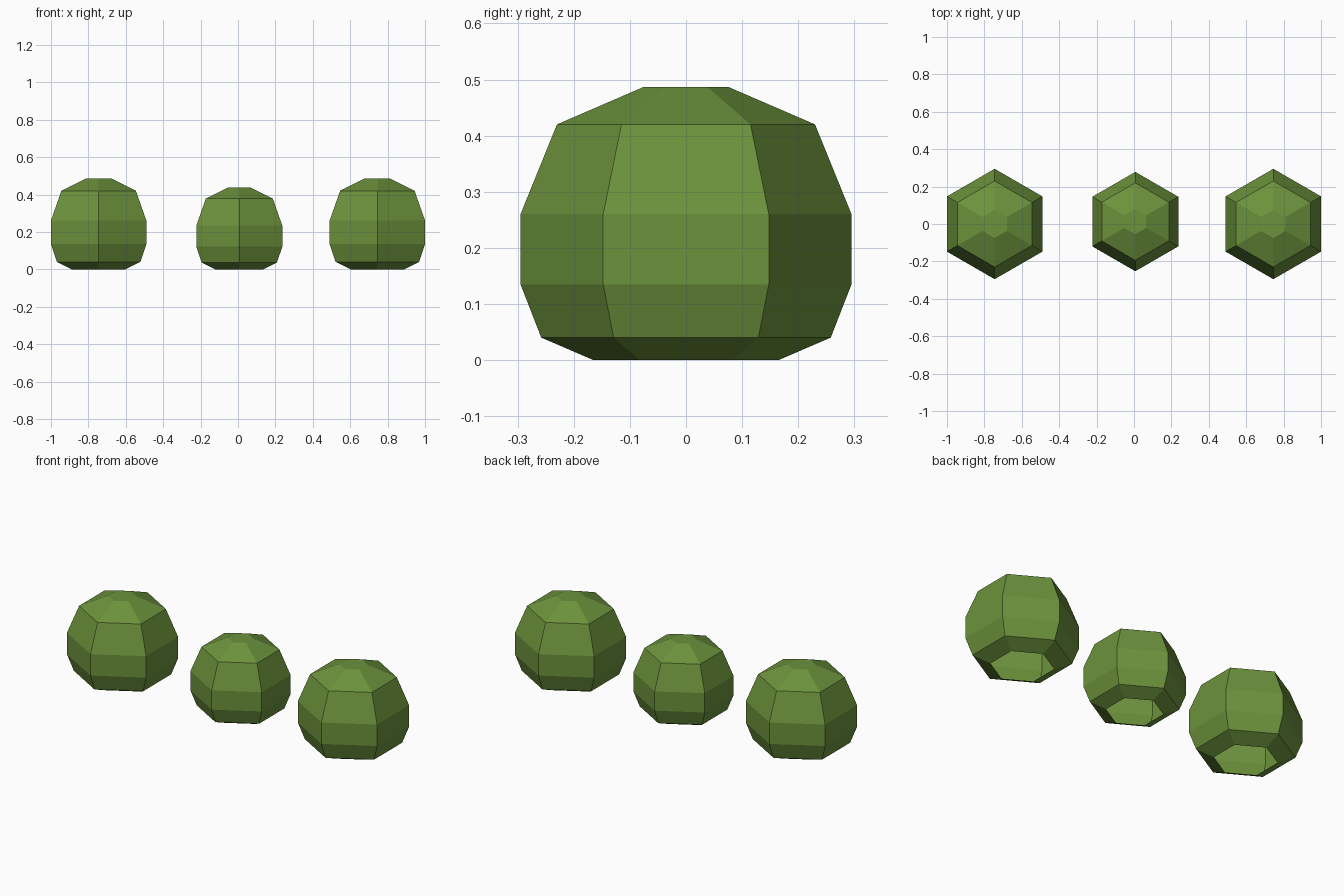
import bpy, bmesh, math

if "Cube" in bpy.data.objects:
    bpy.data.objects.remove(bpy.data.objects["Cube"])

leaf = bpy.data.materials.new("leaf green")
leaf.diffuse_color = (0.15, 0.29, 0.045, 1)
leaf.use_nodes = True
leaf.node_tree.nodes["Principled BSDF"].inputs["Base Color"].default_value = leaf.diffuse_color

# radius, height of each six-sided ring, bottom to top
PROFILE = [(0.165, 0.0), (0.258, 0.04), (0.295, 0.135),
           (0.295, 0.26), (0.23, 0.42), (0.075, 0.487)]


def bush(name, x, y, scale):
    bm = bmesh.new()
    rings = []
    for r, z in PROFILE:
        rings.append([bm.verts.new((r * scale * math.cos(math.radians(30 + 60 * i)),
                                    r * scale * math.sin(math.radians(30 + 60 * i)),
                                    z * scale)) for i in range(6)])
    for a, b in zip(rings, rings[1:]):
        for i in range(6):
            j = (i + 1) % 6
            bm.faces.new((a[i], a[j], b[j], b[i]))
    bm.faces.new(rings[-1])  # flat crown; the underside stays open
    mesh = bpy.data.meshes.new(name)
    bm.to_mesh(mesh)
    bm.free()
    mesh.materials.append(leaf)
    ob = bpy.data.objects.new(name, mesh)
    ob.location = (x, y, 0)
    bpy.context.collection.objects.link(ob)


# row of three clipped bushes, the middle one smaller
bush("left_bush", -0.745, 0, 1.0)
bush("middle_bush", 0.007, 0.013, 0.9)
bush("right_bush", 0.745, 0, 1.0)
